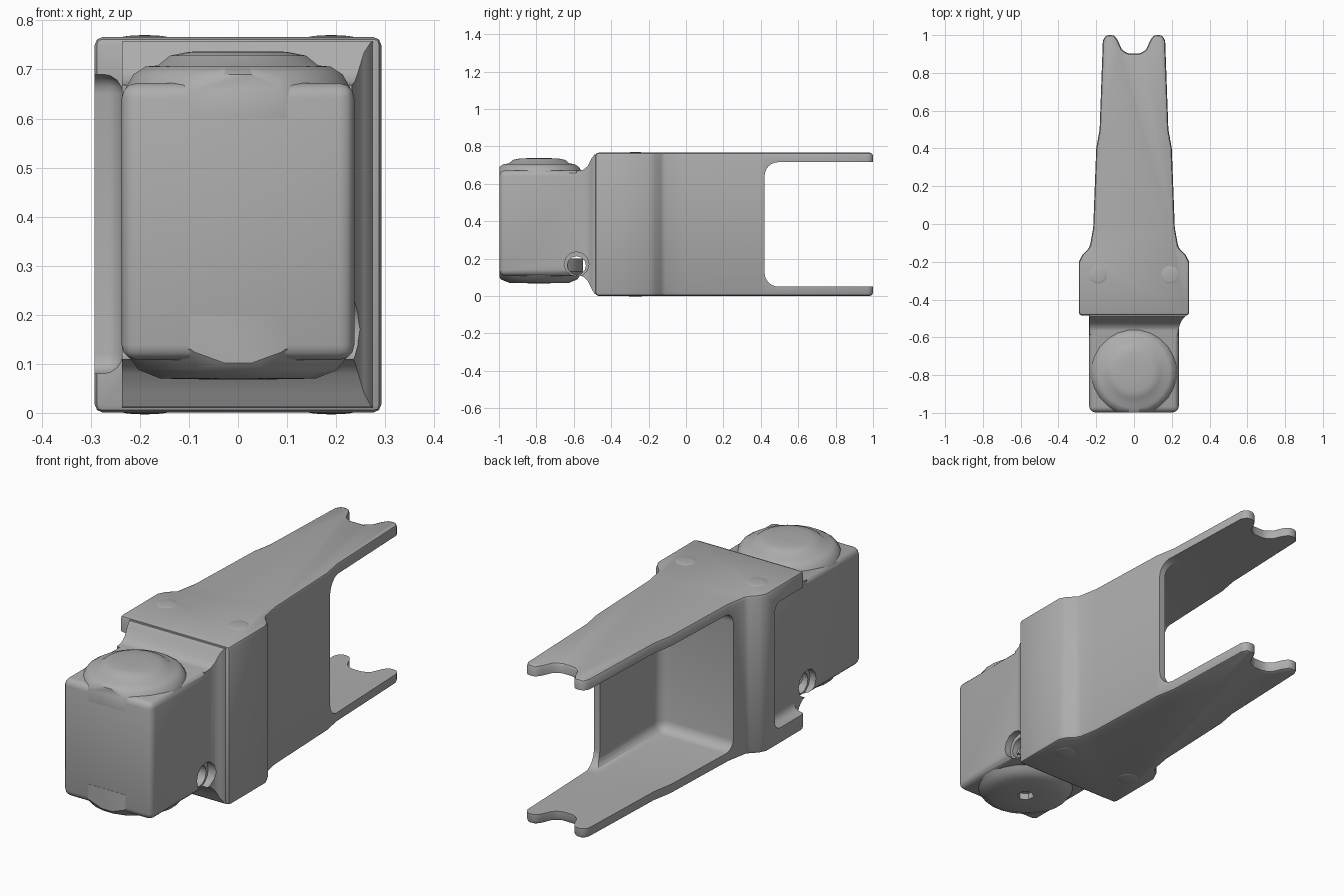
import bpy, bmesh, math
from mathutils import Matrix

old = bpy.data.objects.get("Cube")
if old:
    bpy.data.objects.remove(old)

grey = bpy.data.materials.new("plain_grey")
grey.use_nodes = True
colour = (0.42, 0.42, 0.42, 1)
grey.diffuse_color = colour
grey.node_tree.nodes["Principled BSDF"].inputs["Base Color"].default_value = colour


def finish(name, bm):
    bmesh.ops.recalc_face_normals(bm, faces=bm.faces)
    mesh = bpy.data.meshes.new(name)
    bm.to_mesh(mesh)
    bm.free()
    mesh.materials.append(grey)
    ob = bpy.data.objects.new(name, mesh)
    bpy.context.collection.objects.link(ob)
    return ob


def activate(ob):
    bpy.ops.object.select_all(action='DESELECT')
    ob.select_set(True)
    bpy.context.view_layer.objects.active = ob


def modify(ob, kind, **settings):
    activate(ob)
    mod = ob.modifiers.new(kind.lower(), kind)
    for key, value in settings.items():
        setattr(mod, key, value)
    bpy.ops.object.modifier_apply(modifier=mod.name)


def bevel(ob, width, segments=3):
    modify(ob, 'BEVEL', width=width, segments=segments, limit_method='ANGLE', angle_limit=0.6)


def combine(ob, other, operation):
    modify(ob, 'BOOLEAN', object=other, operation=operation, solver='EXACT')
    bpy.data.objects.remove(other)


def smooth(ob, angle=35):
    activate(ob)
    bpy.ops.object.shade_smooth_by_angle(angle=math.radians(angle))


def box(name, low, high, radius=0, segments=4):
    bm = bmesh.new()
    bmesh.ops.create_cube(bm, size=1)
    for v in bm.verts:
        v.co = [a + (b - a) * (c + 0.5) for a, b, c in zip(low, high, v.co)]
    ob = finish(name, bm)
    if radius:
        bevel(ob, radius, segments)
    return ob


def loft(name, rings):
    """Skin a stack of equal-length point rings and cap both ends."""
    bm = bmesh.new()
    rows = [[bm.verts.new(p) for p in ring] for ring in rings]
    n = len(rows[0])
    for a, b in zip(rows, rows[1:]):
        for i in range(n):
            j = (i + 1) % n
            bm.faces.new((a[i], a[j], b[j], b[i]))
    bm.faces.new(rows[0])
    bm.faces.new(rows[-1])
    return finish(name, bm)


def turned(name, profile, y, sides=24):
    """Stack of circles (radius, z) about a vertical axis."""
    turn = [2 * math.pi * (i + 0.5) / sides for i in range(sides)]
    return loft(name, [[(r * math.cos(a), y + r * math.sin(a), z) for a in turn]
                       for r, z in profile])


def rod(name, radius, x0, x1, y, z):
    bm = bmesh.new()
    place = Matrix.Translation(((x0 + x1) / 2, y, z)) @ Matrix.Rotation(math.pi / 2, 4, 'Y')
    bmesh.ops.create_cone(bm, cap_ends=True, segments=12, radius1=radius, radius2=radius,
                          depth=x1 - x0, matrix=place)
    return finish(name, bm)


# Bracket: tapered outline with a notched tip, raised and then hollowed
half = [(0.292, -0.485), (0.292, -0.2), (0.275, -0.165), (0.235, -0.125), (0.216, -0.02),
        (0.2, 0.4), (0.182, 0.5), (0.165, 0.97), (0.15, 1.0), (0.105, 1.0),
        (0.085, 0.97), (0.065, 0.925), (0.035, 0.902)]
outline = half + [(-x, y) for x, y in reversed(half)]
bracket = loft("bracket", [[(x, y, z) for x, y in outline] for z in (0.001, 0.766)])
bevel(bracket, 0.016, 2)
combine(bracket, box("fork_gap", (-0.5, 0.42, 0.05), (0.5, 1.5, 0.716), 0.075, 6), 'DIFFERENCE')
combine(bracket, box("channel", (-0.6, -0.045, 0.05), (0.165, 0.9, 0.716), 0.05, 5), 'DIFFERENCE')
combine(bracket, box("side_pocket", (-0.5, -0.8, 0.08), (-0.235, -0.26, 0.69), 0.04), 'DIFFERENCE')
smooth(bracket)

# Small raised dimples on both plates
for sx in (-1, 1):
    for z in (0.003, 0.764):
        bm = bmesh.new()
        bmesh.ops.create_uvsphere(bm, u_segments=16, v_segments=8, radius=1)
        bmesh.ops.scale(bm, vec=(0.05, 0.05, 0.006), verts=bm.verts)
        bmesh.ops.translate(bm, vec=(sx * 0.19, -0.27, z), verts=bm.verts)
        smooth(finish("plate_dimple", bm), 60)

# Housing block with chamfered corners, set into the bracket
housing = box("housing", (-0.237, -0.997, 0.108), (0.237, -0.2, 0.672), 0.03, 3)

# Flared collar easing the housing into the bracket
sections = [(-0.585, 0.232, 0.112, 0.668), (-0.55, 0.238, 0.104, 0.675),
            (-0.525, 0.245, 0.08, 0.695), (-0.505, 0.257, 0.04, 0.735),
            (-0.49, 0.272, 0.012, 0.757), (-0.47, 0.28, 0.01, 0.758)]
collar = loft("collar", [[(-0.236, y, lo), (w, y, lo), (w, y, hi), (-0.236, y, hi)]
                         for y, w, lo, hi in sections])
combine(housing, collar, 'UNION')

# Round bosses on the housing's top and underside
top_boss = turned("top_boss", [(0.235, 0.6), (0.235, 0.655), (0.215, 0.69), (0.19, 0.706),
                               (0.165, 0.708), (0.14, 0.728), (0.1, 0.736), (0.04, 0.737)], -0.785)
under_boss = turned("under_boss", [(0.235, 0.2), (0.235, 0.13), (0.205, 0.088),
                                   (0.16, 0.07), (0.05, 0.068)], -0.785)
for boss in (top_boss, under_boss):
    front = box("front_trim", (-0.5, -1.5, -0.5), (0.5, -0.998, 1.5))
    combine(boss, front, 'DIFFERENCE')

# Hexagonal socket under the housing
socket = turned("socket", [(0.04, 0.0), (0.04, 0.1)], -0.785, 6)
combine(under_boss, socket, 'DIFFERENCE')

# Cross hole with wider mouths on both sides
combine(housing, rod("cross_hole", 0.05, -0.6, 0.6, -0.585, 0.163), 'DIFFERENCE')
for x0, x1 in ((0.205, 0.5), (-0.5, -0.205)):
    combine(housing, rod("hole_mouth", 0.066, x0, x1, -0.585, 0.17), 'DIFFERENCE')

for ob in (housing, top_boss, under_boss):
    smooth(ob)
